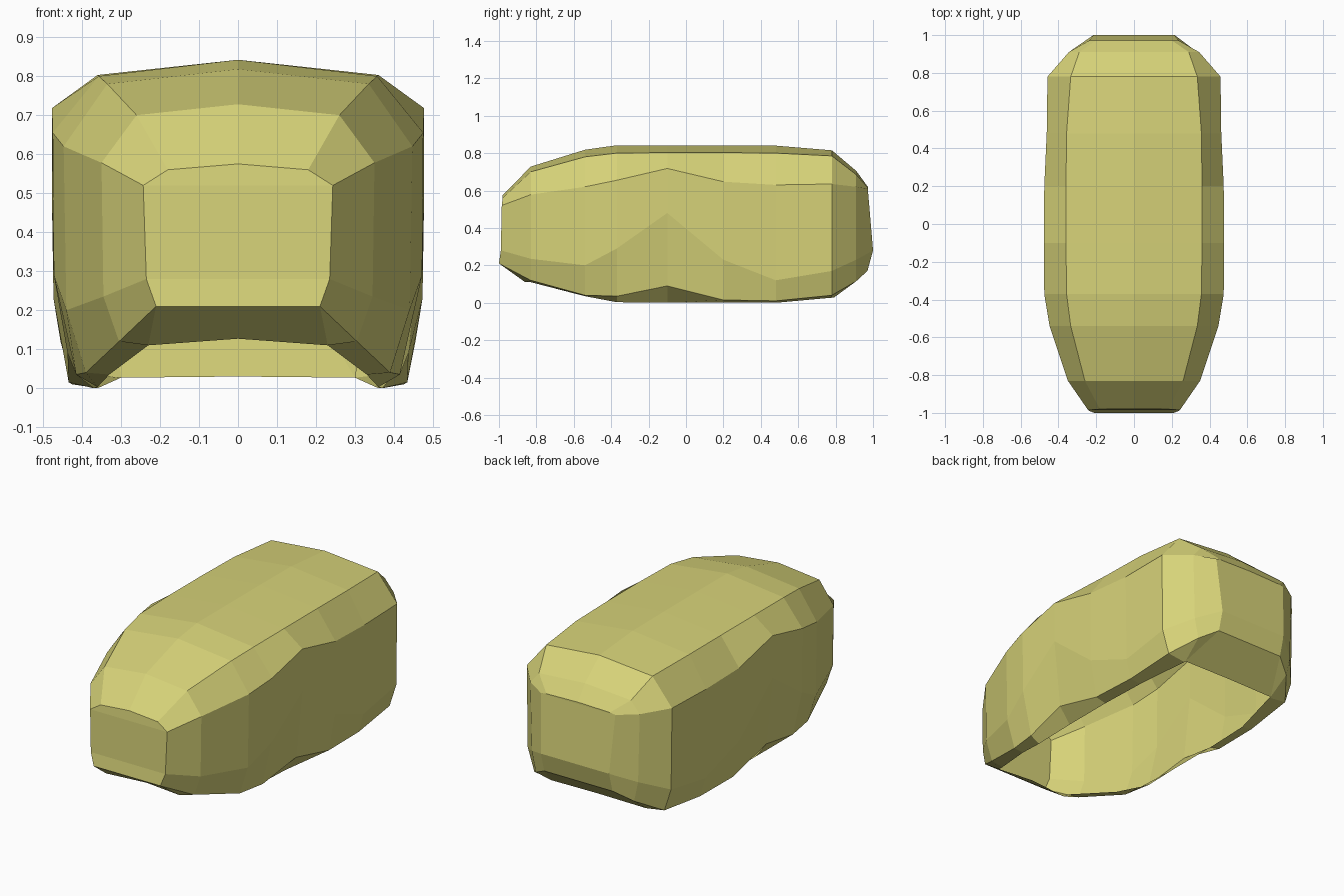
import bpy, bmesh

if "Cube" in bpy.data.objects:
    bpy.data.objects.remove(bpy.data.objects["Cube"])

# Cross-sections along y (right half):
# y, inner rim x/z, outer rim x/z, lower side x/z, shoulder x/z, roof edge x/z, ridge z
SECTIONS = [
    (-0.99, .23, .11, .21, .21, .235, .28, .243, .52, .18, .56, .575),
    (-0.83, .23, .11, .305, .12, .345, .235, .35, .578, .26, .70, .728),
    (-0.54, .33, .035, .39, .04, .44, .20, .447, .62, .335, .78, .818),
    (-0.37, .36, .003, .415, .035, .472, .29, .475, .655, .357, .80, .842),
    (-0.10, .37, .0, .437, .09, .477, .48, .477, .718, .36, .803, .842),
    (0.20, .37, .0, .434, .015, .473, .23, .475, .647, .36, .803, .842),
    (0.48, .36, .0, .425, .01, .455, .12, .462, .63, .357, .80, .84),
    (0.78, .30, .027, .41, .04, .452, .17, .458, .635, .335, .785, .815),
    (0.91, .30, .027, .31, .115, .335, .23, .345, .62, .29, .685, .705),
    (0.98, .30, .027, .215, .17, .215, .28, .235, .61, .20, .615, .62),
]
RIM_FRONT, RIM_BACK = -0.86, 0.79


def section_points(i, row):
    y, rest, ridge = row[0], row[1:-1], row[-1]
    half = [(rest[k], y, rest[k + 1]) for k in range(0, 10, 2)]
    # the open rim stops short of both ends
    half[0] = (half[0][0], min(max(y, RIM_FRONT), RIM_BACK), half[0][2])
    # end faces lean slightly
    lean = {0: (0, -.01, 0, .005, .01), len(SECTIONS) - 1: (0, -.01, .02, -.008, -.008)}.get(i, (0,) * 5)
    half = [(x, py + d, z) for (x, py, z), d in zip(half, lean)]
    return half + [(0, y + lean[4], ridge)] + [(-x, py, z) for x, py, z in reversed(half)]


# Shell, open underneath, with an inward lower lip
bm = bmesh.new()
rings = [[bm.verts.new(p) for p in section_points(i, r)] for i, r in enumerate(SECTIONS)]
for a, b in zip(rings, rings[1:]):
    for k in range(len(a) - 1):
        bm.faces.new((a[k], b[k], b[k + 1], a[k + 1]))

# Front and back end panels
for ring, rim_y, rim_z in ((rings[0], RIM_FRONT, .127), (rings[-1], RIM_BACK, .03)):
    mid = bm.verts.new((0, rim_y, rim_z))
    bm.faces.new((ring[0], ring[1], ring[9], ring[10], mid))
    for k in (1, 2):
        bm.faces.new((ring[k], ring[k + 1], ring[9 - k], ring[10 - k]))
    bm.faces.new((ring[3], ring[4], ring[5], ring[6], ring[7]))

bmesh.ops.remove_doubles(bm, verts=bm.verts[:], dist=0.0005)
bmesh.ops.recalc_face_normals(bm, faces=bm.faces[:])
# Make sure the outside of the roof faces up
roof = max(bm.faces, key=lambda f: f.calc_center_median().z)
if roof.normal.z < 0:
    bmesh.ops.reverse_faces(bm, faces=bm.faces[:])

mesh = bpy.data.meshes.new("body_shell")
bm.to_mesh(mesh)
bm.free()
shell = bpy.data.objects.new("body_shell", mesh)
bpy.context.collection.objects.link(shell)

mat = bpy.data.materials.new("pale_olive_yellow")
mat.diffuse_color = (0.68, 0.65, 0.19, 1)
mat.use_nodes = True
mat.node_tree.nodes["Principled BSDF"].inputs["Base Color"].default_value = mat.diffuse_color
mesh.materials.append(mat)
